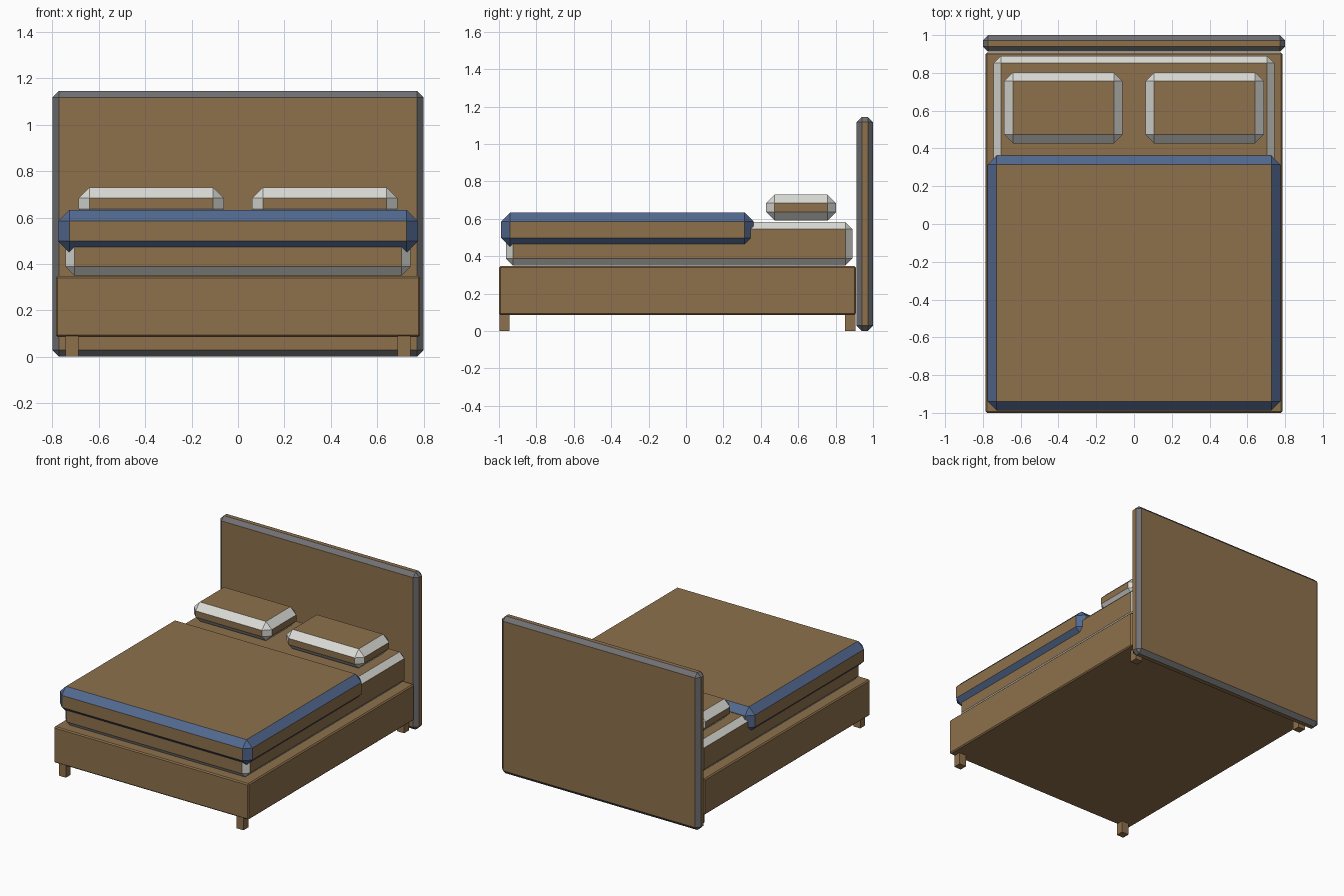
import bpy
import bmesh
from mathutils import Vector

old = bpy.data.objects.get("Cube")
if old:
    bpy.data.objects.remove(old, do_unlink=True)


def make_material(name, colour):
    mat = bpy.data.materials.new(name)
    mat.use_nodes = True
    rgba = (*colour, 1.0)
    mat.diffuse_color = rgba
    mat.node_tree.nodes["Principled BSDF"].inputs["Base Color"].default_value = rgba
    return mat


wood = make_material("warm brown", (0.27, 0.165, 0.072))
blue = make_material("blanket blue", (0.085, 0.14, 0.275))
linen = make_material("off white linen", (0.70, 0.70, 0.67))
grey = make_material("slate grey", (0.165, 0.165, 0.175))


def chamfered_box(name, low, high, chamfer=0.0, trim=wood):
    """Box between two corners; the flat sides are brown, the chamfers take the trim."""
    low, high = Vector(low), Vector(high)
    bm = bmesh.new()
    bmesh.ops.create_cube(bm, size=1)
    bmesh.ops.scale(bm, vec=high - low, verts=bm.verts)
    bmesh.ops.translate(bm, vec=(low + high) / 2, verts=bm.verts)
    if chamfer:
        bmesh.ops.bevel(bm, geom=bm.edges[:], offset=chamfer, offset_type='OFFSET',
                        segments=1, profile=0.5, affect='EDGES')
    bm.normal_update()
    for face in bm.faces:
        square_on = max(abs(c) for c in face.normal) > 0.99
        face.material_index = 0 if square_on or trim is wood else 1
    mesh = bpy.data.meshes.new(name)
    bm.to_mesh(mesh)
    bm.free()
    mesh.materials.append(wood)
    if trim is not wood:
        mesh.materials.append(trim)
    obj = bpy.data.objects.new(name, mesh)
    bpy.context.collection.objects.link(obj)
    return obj


# Headboard and base
chamfered_box("headboard", (-0.80, 0.912, 0), (0.80, 1.0, 1.145), 0.028, grey)
chamfered_box("bed_frame", (-0.785, -1.0, 0.085), (0.785, 0.908, 0.347), 0.008)

# Bedding
chamfered_box("mattress", (-0.743, -0.963, 0.35), (0.743, 0.89, 0.582), 0.038, linen)
chamfered_box("blanket", (-0.775, -0.988, 0.45), (0.775, 0.362, 0.633), 0.048, blue)

# Mirrored pillows and legs
for side, sign in (("left", 1), ("right", -1)):
    inner, outer = sorted((sign * 0.06, sign * 0.687))
    chamfered_box(f"{side}_pillow", (inner, 0.427, 0.59), (outer, 0.803, 0.73), 0.047, linen)
    inner, outer = sorted((sign * 0.687, sign * 0.743))
    for end, y in (("front", -0.998), ("back", 0.85)):
        chamfered_box(f"{end}_{side}_leg", (inner, y, 0), (outer, y + 0.055, 0.09))
